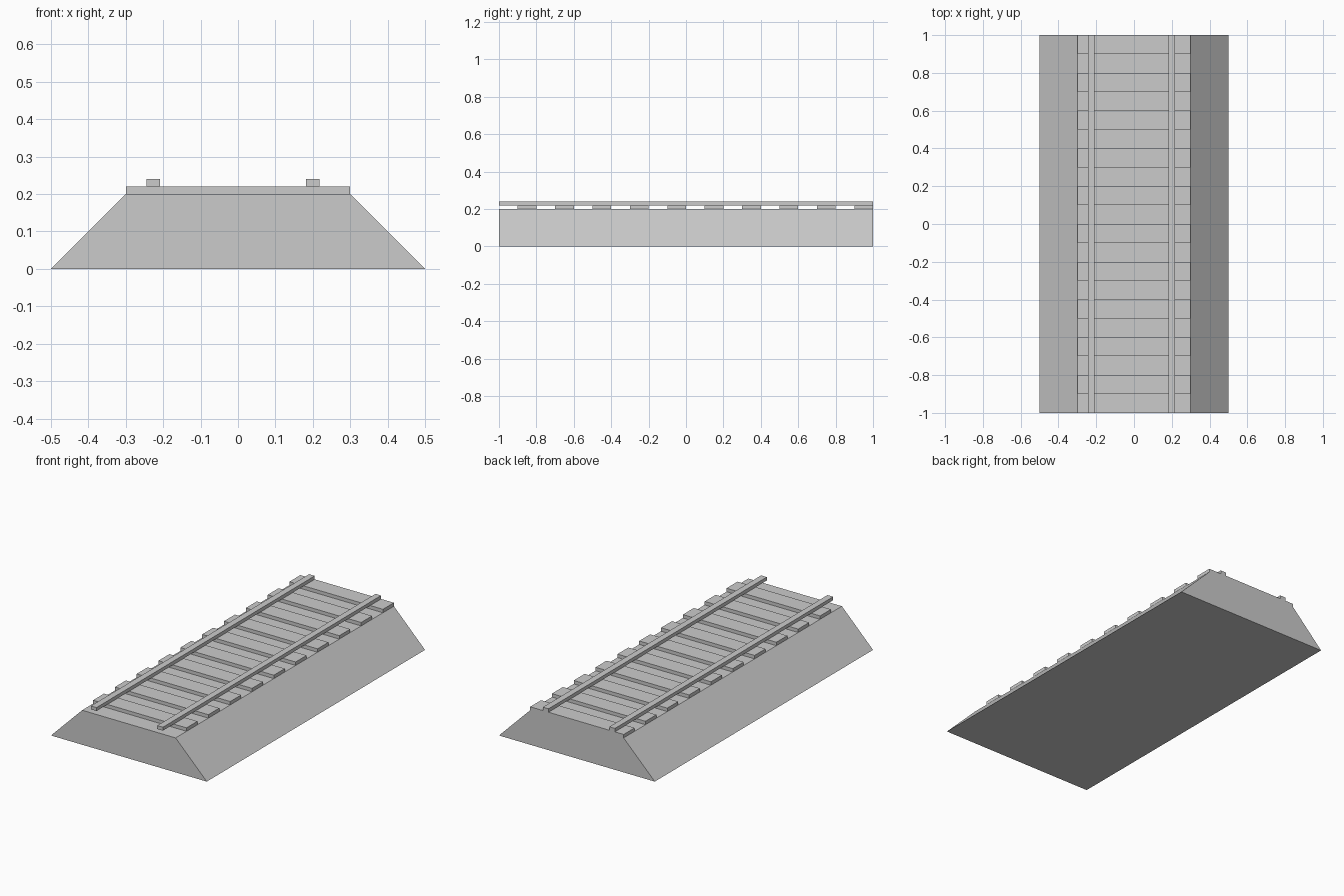
import bpy, bmesh

if "Cube" in bpy.data.objects:
    bpy.data.objects.remove(bpy.data.objects["Cube"])


def make_object(name, bm):
    bmesh.ops.recalc_face_normals(bm, faces=bm.faces)
    mesh = bpy.data.meshes.new(name)
    bm.to_mesh(mesh)
    bm.free()
    obj = bpy.data.objects.new(name, mesh)
    bpy.context.collection.objects.link(obj)
    return obj


def extrude_profile(name, profile, y0, y1):
    """Closed prism from an (x, z) profile running along y."""
    bm = bmesh.new()
    face = bm.faces.new([bm.verts.new((x, y0, z)) for x, z in profile])
    ext = bmesh.ops.extrude_face_region(bm, geom=[face])
    verts = [v for v in ext["geom"] if isinstance(v, bmesh.types.BMVert)]
    bmesh.ops.translate(bm, verts=verts, vec=(0, y1 - y0, 0))
    return make_object(name, bm)


def box(name, x0, x1, y0, y1, z0, z1):
    return extrude_profile(name, [(x0, z0), (x1, z0), (x1, z1), (x0, z1)], y0, y1)


# Sloped ballast bed
extrude_profile("ballast_bed", [(-0.5, 0), (0.5, 0), (0.3, 0.2), (-0.3, 0.2)], -1, 1)

# Evenly spaced sleepers, the last one flush with the back end
for i in range(10):
    y = -0.9 + 0.2 * i
    box(f"sleeper_{i + 1}", -0.3, 0.3, y, y + 0.1, 0.2, 0.22)

# Two rails, set slightly off centre
for side, x in (("left", -0.226), ("right", 0.2)):
    box(f"rail_{side}", x - 0.018, x + 0.018, -1, 1, 0.22, 0.24)
